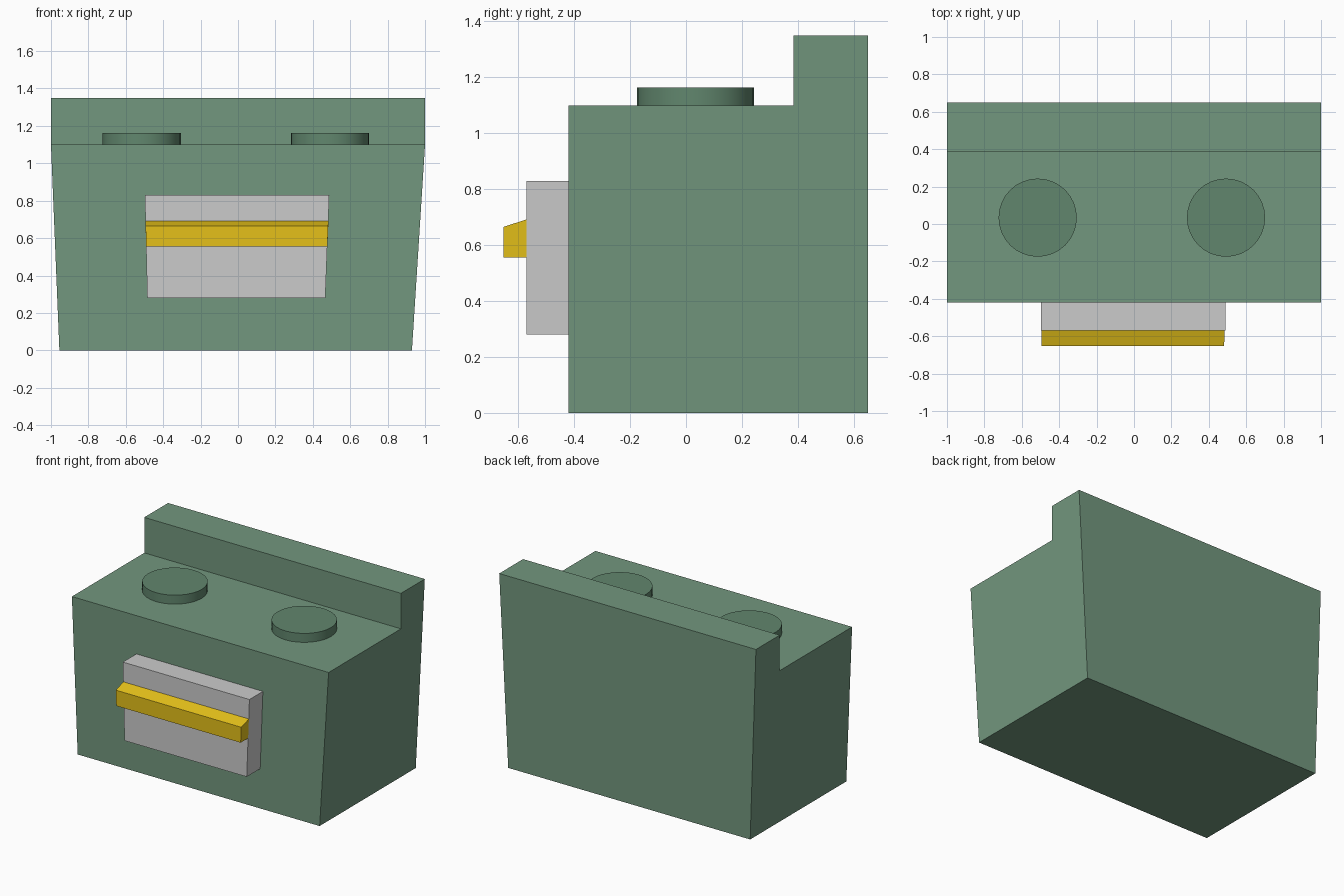
import bpy
import math

if "Cube" in bpy.data.objects:
    bpy.data.objects.remove(bpy.data.objects["Cube"])


def material(name, rgb):
    m = bpy.data.materials.new(name)
    m.diffuse_color = (*rgb, 1.0)
    m.use_nodes = True
    m.node_tree.nodes["Principled BSDF"].inputs["Base Color"].default_value = m.diffuse_color
    return m


green = material("green_enamel", (0.17, 0.31, 0.21))
dark_green = material("burner_green", (0.12, 0.24, 0.155))
yellow = material("handle_yellow", (0.78, 0.53, 0.01))


def prism(name, profile, mat=None):
    """Solid from a side profile; each point is (y, z, left x, right x)."""
    n = len(profile)
    verts = [(l, y, z) for y, z, l, r in profile] + [(r, y, z) for y, z, l, r in profile]
    faces = [list(range(n))[::-1], list(range(n, 2 * n))]
    faces += [(i, (i + 1) % n, n + (i + 1) % n, n + i) for i in range(n)]
    mesh = bpy.data.meshes.new(name)
    mesh.from_pydata(verts, [], faces)
    mesh.update()
    ob = bpy.data.objects.new(name, mesh)
    bpy.context.collection.objects.link(ob)
    if mat:
        mesh.materials.append(mat)
    return ob


# stove body with raised back panel, narrowing slightly to the floor
prism("stove_body", [
    (-0.42, 0.0, -0.955, 0.93), (0.65, 0.0, -0.955, 0.93),
    (0.65, 1.35, -1, 1), (0.385, 1.35, -1, 1),
    (0.385, 1.10, -1, 1), (-0.42, 1.10, -1, 1)], green)

# oven door
prism("oven_door", [
    (-0.57, 0.28, -0.485, 0.467), (-0.42, 0.28, -0.485, 0.467),
    (-0.42, 0.83, -0.498, 0.488), (-0.57, 0.83, -0.498, 0.488)])

# door handle with sloping top
prism("door_handle", [
    (-0.653, 0.555, -0.491, 0.478), (-0.57, 0.555, -0.491, 0.478),
    (-0.57, 0.692, -0.495, 0.484), (-0.653, 0.665, -0.494, 0.482)], yellow)

# two round burners
for side, x in (("left", -0.515), ("right", 0.492)):
    bpy.ops.mesh.primitive_cylinder_add(vertices=32, radius=0.209, depth=0.063,
                                        location=(x, 0.034, 1.1315))
    ob = bpy.context.object
    ob.name = side + "_burner"
    ob.data.materials.append(dark_green)
    bpy.ops.object.shade_smooth_by_angle(angle=math.radians(30))
